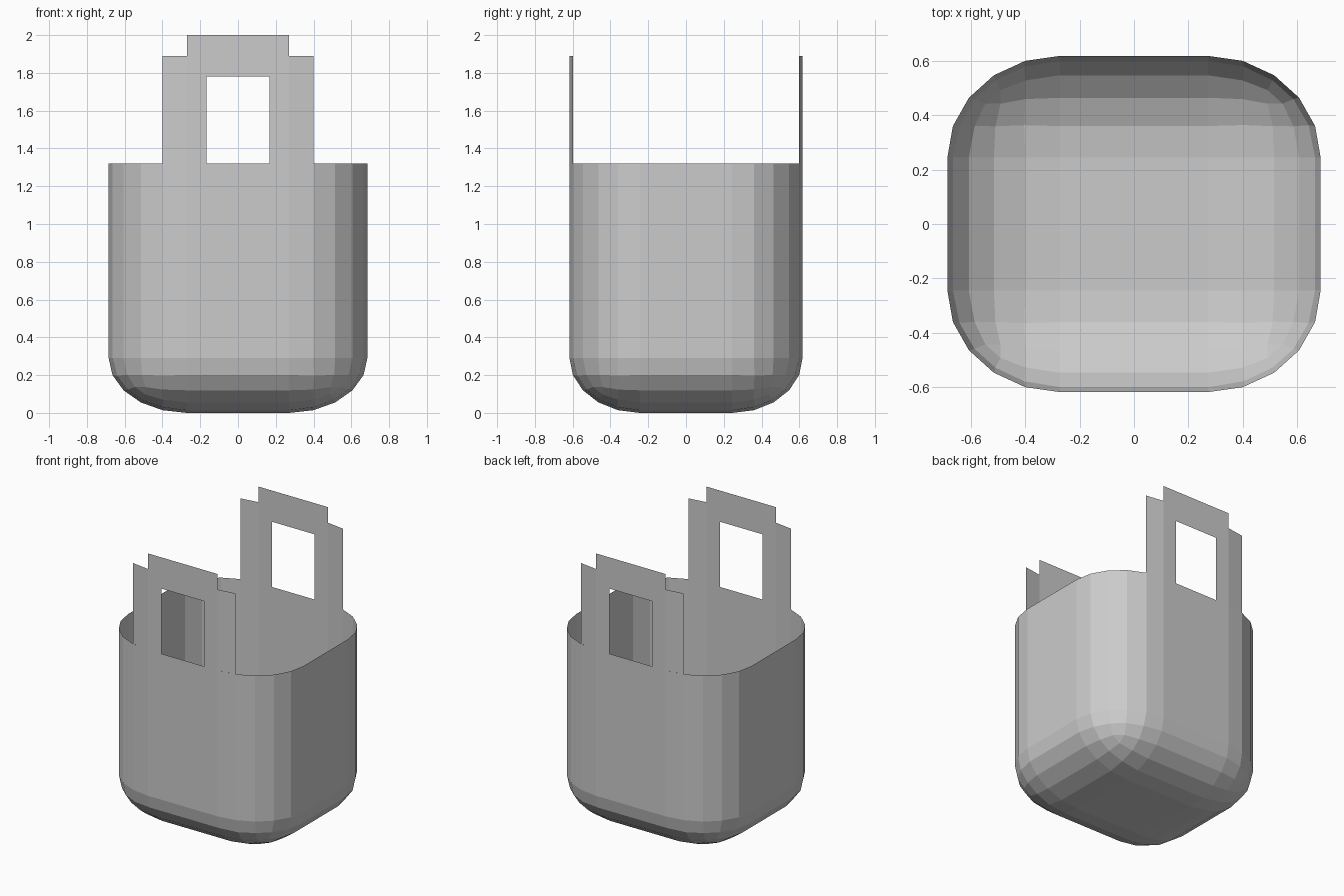
import bpy, bmesh
from mathutils import Vector, Matrix

cube = bpy.data.objects.get("Cube")
if cube:
    bpy.data.objects.remove(cube, do_unlink=True)

HALF_X, HALF_Y = 0.685, 0.617
BASE_R, RIM_Z = 0.29, 1.32
ROUND = 0.604            # corner radius as a share of the half width

grey = bpy.data.materials.new("fabric grey")
grey.use_nodes = True
colour = (0.6, 0.6, 0.6, 1)
grey.diffuse_color = colour
grey.node_tree.nodes["Principled BSDF"].inputs["Base Color"].default_value = colour


def add_object(name, bm):
    mesh = bpy.data.meshes.new(name)
    bm.to_mesh(mesh)
    bm.free()
    mesh.materials.append(grey)
    obj = bpy.data.objects.new(name, mesh)
    bpy.context.collection.objects.link(obj)
    return obj


# Bag body: a rounded box, opened at the top and stretched up to the rim
bm = bmesh.new()
bmesh.ops.create_cube(bm, size=2)
bmesh.ops.bevel(bm, geom=bm.edges[:], offset=ROUND, segments=5,
                profile=0.5, affect='EDGES')
split = 1 - ROUND
bmesh.ops.delete(bm, geom=[v for v in bm.verts if v.co.z > split + 0.01],
                 context='VERTS')
for v in bm.verts:
    z = RIM_Z if v.co.z > 0 else (v.co.z + 1) * BASE_R / ROUND
    v.co = Vector((v.co.x * HALF_X, v.co.y * HALF_Y, z))
bmesh.ops.recalc_face_normals(bm, faces=bm.faces[:])
# An open shell: make sure the floor faces down
floor = min(bm.faces, key=lambda f: f.calc_center_median().z)
if floor.normal.z > 0:
    bmesh.ops.reverse_faces(bm, faces=bm.faces[:])
add_object("bag_body", bm)

# Handles: thin panels that carry the wall upwards, with a hand opening
FLAT_X, SIDE_X, SIDE_Y = 0.271, 0.4, 0.598
HOLE_X, HOLE_TOP, SIDE_TOP, TOP = 0.167, 1.78, 1.89, 2.0


def add_handle(name, turn):
    bm = bmesh.new()

    def panel(a, b, low, high):
        corners = [(*a, low), (*b, low), (*b, high), (*a, high)]
        bm.faces.new([bm.verts.new(c) for c in corners])

    y = -HALF_Y
    panel((-SIDE_X, -SIDE_Y), (-FLAT_X, y), RIM_Z, SIDE_TOP)
    panel((-FLAT_X, y), (-HOLE_X, y), RIM_Z, TOP)
    panel((-HOLE_X, y), (HOLE_X, y), HOLE_TOP, TOP)
    panel((HOLE_X, y), (FLAT_X, y), RIM_Z, TOP)
    panel((FLAT_X, y), (SIDE_X, -SIDE_Y), RIM_Z, SIDE_TOP)
    bmesh.ops.remove_doubles(bm, verts=bm.verts[:], dist=0.0001)
    bm.transform(Matrix.Diagonal((turn, turn, 1, 1)))
    add_object(name, bm)


add_handle("front_handle", 1)
add_handle("back_handle", -1)
